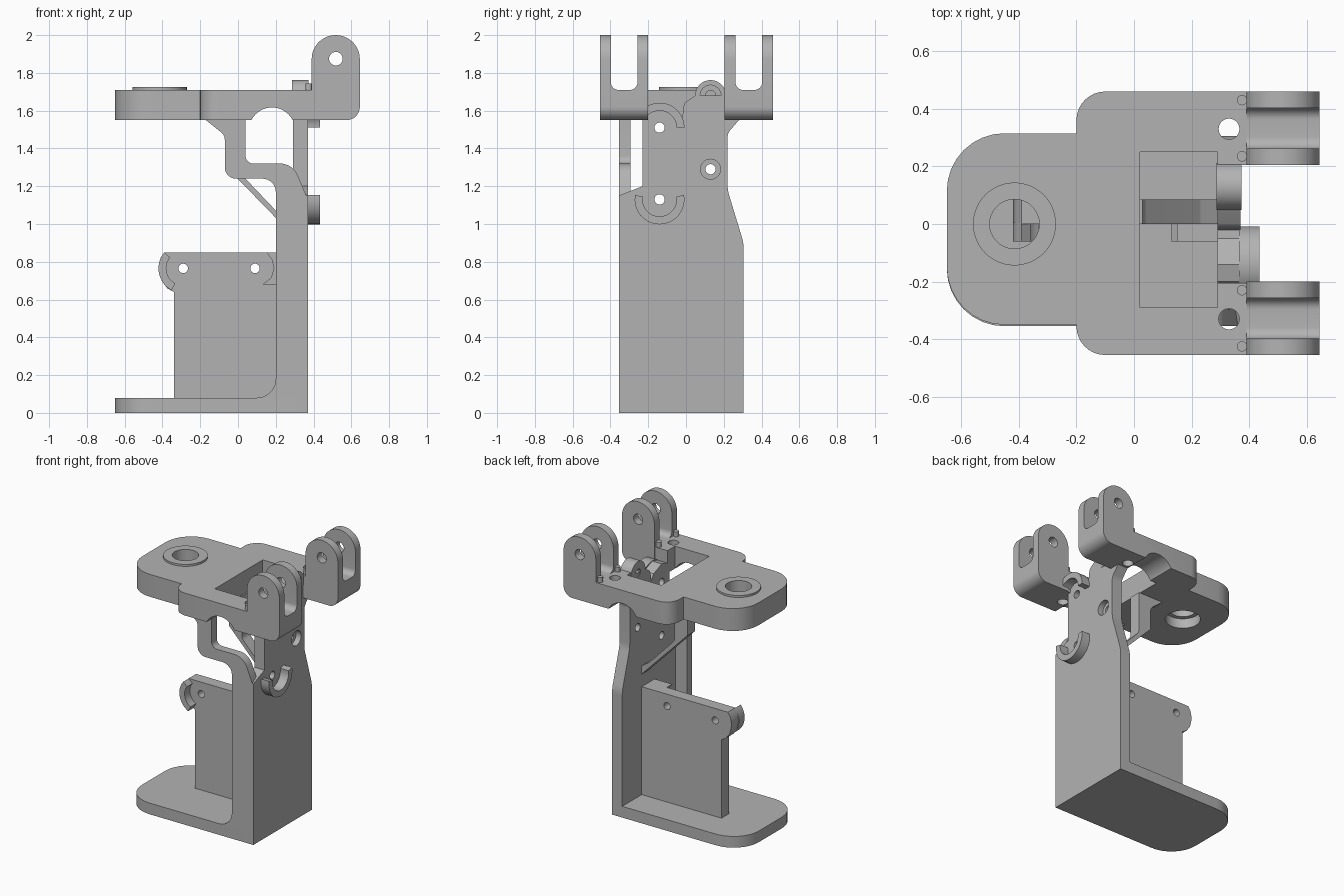
import bpy, bmesh, math
from mathutils import Vector

cube = bpy.data.objects.get("Cube")
if cube:
    bpy.data.objects.remove(cube, do_unlink=True)

grey = bpy.data.materials.new("plain grey")
grey.use_nodes = True
grey.diffuse_color = (0.45, 0.45, 0.45, 1)
grey.node_tree.nodes["Principled BSDF"].inputs["Base Color"].default_value = (0.45, 0.45, 0.45, 1)


def rounded(pts, steps=8):
    """Turn (u, v) or (u, v, radius) corners into an outline with fillets."""
    out = []
    for i, p in enumerate(pts):
        if len(p) == 2:
            out.append(tuple(p))
            continue
        c = Vector(p[:2])
        a = (Vector(pts[i - 1][:2]) - c).normalized()
        b = (Vector(pts[(i + 1) % len(pts)][:2]) - c).normalized()
        half = a.angle(b) / 2
        mid = c + (a + b).normalized() * (p[2] / math.sin(half))
        s = c + a * (p[2] / math.tan(half)) - mid
        e = c + b * (p[2] / math.tan(half)) - mid
        sweep = s.angle(e)
        for k in range(steps + 1):
            t = k / steps
            d = (s * math.sin((1 - t) * sweep) + e * math.sin(t * sweep)) / math.sin(sweep)
            out.append(tuple(mid + d))
    return out


def circle(u, v, r, n=32):
    return [(u + r * math.cos(2 * math.pi * k / n), v + r * math.sin(2 * math.pi * k / n)) for k in range(n)]


def rim(u, v, r_in, r_out, a0, a1, n=16):
    """C-shaped band between two angles in degrees."""
    ang = [math.radians(a0 + (a1 - a0) * k / n) for k in range(n + 1)]
    return [(u + r_out * math.cos(a), v + r_out * math.sin(a)) for a in ang] + \
           [(u + r_in * math.cos(a), v + r_in * math.sin(a)) for a in reversed(ang)]


def prism(name, axis, outline, lo, hi):
    """Extrude a 2D outline along one axis."""
    place = {"x": lambda u, v, t: (t, u, v),
             "y": lambda u, v, t: (u, t, v),
             "z": lambda u, v, t: (u, v, t)}[axis]
    bm = bmesh.new()
    low = [bm.verts.new(place(u, v, lo)) for u, v in outline]
    high = [bm.verts.new(place(u, v, hi)) for u, v in outline]
    bm.faces.new(low)
    bm.faces.new(high)
    n = len(low)
    for i in range(n):
        j = (i + 1) % n
        bm.faces.new((low[i], low[j], high[j], high[i]))
    bmesh.ops.recalc_face_normals(bm, faces=bm.faces[:])
    mesh = bpy.data.meshes.new(name)
    bm.to_mesh(mesh)
    bm.free()
    mesh.materials.append(grey)
    ob = bpy.data.objects.new(name, mesh)
    bpy.context.collection.objects.link(ob)
    return ob


def cut(ob, *cutters):
    """Subtract prisms given as (axis, outline, lo, hi)."""
    bpy.context.view_layer.objects.active = ob
    for c in cutters:
        tool = prism("cutter", *c)
        tool.hide_render = True
        mod = ob.modifiers.new("cut", "BOOLEAN")
        mod.operation = "DIFFERENCE"
        mod.solver = "EXACT"
        mod.object = tool
        bpy.ops.object.modifier_apply(modifier=mod.name)
        bpy.data.objects.remove(tool, do_unlink=True)
    return ob


parts = []

# Foot plate
parts.append(prism("foot_plate", "z", rounded([
    (-0.65, -0.355, 0.2), (0.37, -0.355), (0.37, 0.305), (-0.65, 0.305, 0.2)]), 0, 0.08))

# Tall thin back wall with screw holes
wall = prism("post_wall", "x", rounded([
    (-0.355, 0), (0.305, 0), (0.305, 0.9, 0.2), (0.22, 1.18, 0.2), (0.22, 1.48, 0.06), (0.28, 1.55),
    (0.21, 1.56), (0.21, 1.68), (0.05, 1.68, 0.03), (-0.01, 1.64, 0.03), (-0.02, 1.56),
    (-0.05, 1.605), (-0.14, 1.64), (-0.20, 1.625), (-0.23, 1.58), (-0.23, 1.2), (-0.355, 1.15)]), 0.29, 0.37)
cut(wall, ("x", circle(-0.14, 1.51, 0.027), 0.2, 0.5),
    ("x", circle(-0.14, 1.13, 0.027), 0.2, 0.5),
    ("x", circle(0.13, 1.29, 0.027), 0.2, 0.5),
    ("x", circle(0.13, 1.29, 0.053), 0.33, 0.5))
parts.append(wall)

# Round boss on top of the wall
parts.append(cut(prism("wall_boss", "x", circle(0.13, 1.68, 0.082), 0.287, 0.373),
                 ("x", circle(0.13, 1.68, 0.027), 0.2, 0.5),
                 ("x", circle(0.13, 1.68, 0.055), 0.34, 0.5)))

# Half-round rims on the wall
parts.append(prism("lower_wall_rim", "x", rim(-0.14, 1.13, 0.09, 0.132, 170, 370), 0.365, 0.435))
parts.append(prism("upper_wall_rim", "x", rim(-0.14, 1.51, 0.09, 0.132, 0, 150), 0.365, 0.435))

# Stepped front flange
parts.append(prism("front_flange", "y", rounded([
    (0.1, 0), (0.37, 0), (0.37, 1.13), (0.29, 1.32, 0.1), (0.04, 1.32, 0.04), (0.04, 1.55),
    (-0.17, 1.55), (-0.07, 1.47, 0.05), (-0.07, 1.24, 0.06), (0.2, 1.24, 0.07),
    (0.2, 0.08, 0.1), (0.1, 0.08)]), -0.355, -0.295))

# Inner column and diagonal brace
parts.append(prism("brace", "y", rounded([
    (-0.17, 1.55), (-0.07, 1.47, 0.05), (-0.07, 1.31), (0.29, 0.94), (0.29, 1.0),
    (0.23, 1.04, 0.04), (0.03, 1.25, 0.05), (0.03, 1.55)]), 0, 0.085))

# Upright panel with two screw holes and rims
holes = [("y", circle(x, 0.765, 0.025), -0.2, 0.3) for x in (-0.29, 0.09)]
parts.append(cut(prism("side_panel", "y", [
    (-0.34, 0.07), (0.3, 0.07), (0.3, 0.85), (-0.39, 0.85), (-0.41, 0.82), (-0.42, 0.765),
    (-0.405, 0.70), (-0.375, 0.66), (-0.34, 0.64)], 0, 0.085), *holes))
parts.append(prism("panel_outer_rim", "y", rim(-0.29, 0.765, 0.09, 0.131, 140, 242), -0.06, 0.005))
parts.append(prism("panel_inner_rim", "y", [
    (0.13, 0.68), (0.29, 0.68), (0.29, 0.85), (0.15, 0.85), (0.18, 0.81), (0.19, 0.765), (0.175, 0.715)],
    -0.06, 0.005))

# Top plate with a rectangular bay, round arch beneath and drilled holes
top = prism("top_plate", "z", rounded([
    (-0.65, -0.35, 0.2), (-0.2, -0.35), (-0.2, -0.455, 0.1), (0.39, -0.455), (0.39, -0.205), (0.29, -0.205),
    (0.29, -0.29), (0.02, -0.29), (0.02, 0.25), (0.29, 0.25), (0.29, 0.205), (0.39, 0.205), (0.39, 0.46),
    (-0.2, 0.46, 0.1), (-0.2, 0.315), (-0.65, 0.315, 0.2)]), 1.55, 1.71)
cut(top, ("y", circle(0.18, 1.495, 0.122, 48), -0.6, 0.6),
    ("z", circle(0.33, 0.33, 0.036), 1.4, 1.8),
    ("z", circle(0.33, -0.33, 0.036), 1.4, 1.8),
    ("z", circle(-0.415, 0, 0.086), 1.4, 1.8),
    ("z", circle(-0.415, 0, 0.115), 1.4, 1.62))
parts.append(top)

# Raised ring on the top plate
parts.append(cut(prism("plate_ring", "z", circle(-0.415, 0, 0.144, 48), 1.705, 1.724),
                 ("z", circle(-0.415, 0, 0.086), 1.6, 1.8)))

# Two forked hinge brackets
for side, lo, hi in (("left", 0.205, 0.46), ("right", -0.455, -0.2)):
    fork = prism(side + "_fork", "y", rounded([
        (0.39, 1.55), (0.645, 1.55, 0.07), (0.645, 2.0, 0.127), (0.39, 2.0, 0.127)], 12), lo, hi)
    cut(fork, ("x", rounded([(lo + 0.057, 1.71, 0.04), (hi - 0.057, 1.71, 0.04),
                             (hi - 0.057, 2.2), (lo + 0.057, 2.2)]), 0.3, 0.8),
        ("y", circle(0.518, 1.875, 0.036), lo - 0.1, hi + 0.1))
    parts.append(fork)
    # Small pins at the foot of each ear
    for i, y in enumerate((lo + 0.03, hi - 0.03)):
        parts.append(prism(f"{side}_pin_{i + 1}", "z", circle(0.375, y, 0.018, 16), 1.70, 1.745))

# Smooth shading on the curves, sharp edges kept
bpy.ops.object.select_all(action="DESELECT")
for ob in parts:
    ob.select_set(True)
bpy.context.view_layer.objects.active = parts[0]
bpy.ops.object.shade_smooth_by_angle(angle=math.radians(30))
